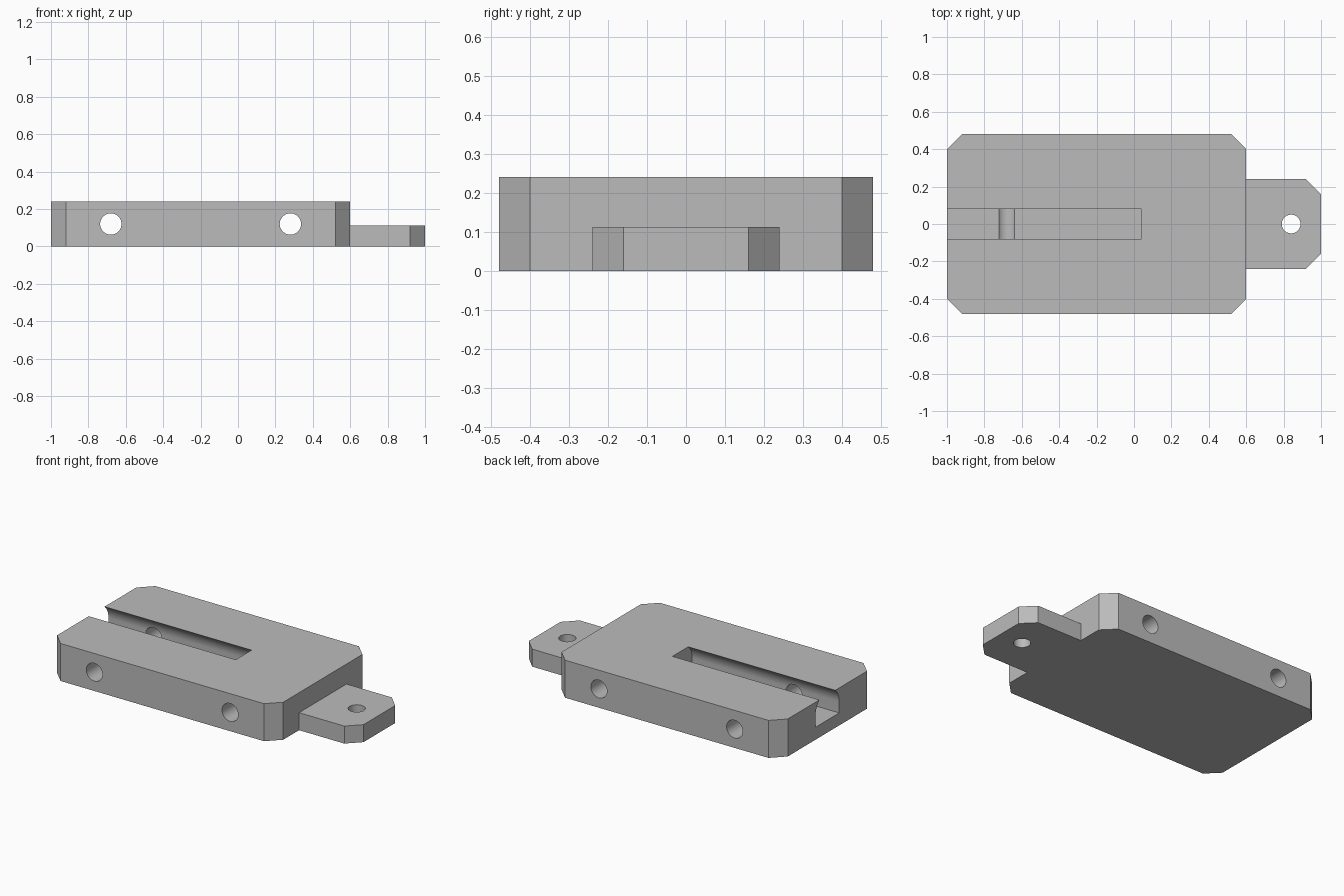
import bpy, bmesh
from math import radians, sin, cos, sqrt, asin, pi
from mathutils import Matrix, Vector

cube = bpy.data.objects.get("Cube")
if cube:
    bpy.data.objects.remove(cube, do_unlink=True)

grey = bpy.data.materials.new("plain grey")
grey.use_nodes = True
colour = (0.5, 0.5, 0.5, 1)
grey.diffuse_color = colour
grey.node_tree.nodes["Principled BSDF"].inputs["Base Color"].default_value = colour


def prism(name, outline, sweep, place):
    """Extrude a flat outline along a vector; place maps (a, b) to 3D."""
    bm = bmesh.new()
    face = bm.faces.new([bm.verts.new(place(a, b)) for a, b in outline])
    ext = bmesh.ops.extrude_face_region(bm, geom=[face])
    verts = [g for g in ext["geom"] if isinstance(g, bmesh.types.BMVert)]
    bmesh.ops.translate(bm, verts=verts, vec=Vector(sweep))
    bmesh.ops.recalc_face_normals(bm, faces=bm.faces)
    mesh = bpy.data.meshes.new(name)
    bm.to_mesh(mesh)
    bm.free()
    mesh.materials.append(grey)
    obj = bpy.data.objects.new(name, mesh)
    bpy.context.collection.objects.link(obj)
    return obj


def circle(a, b, r, n=48):
    return [(a + r * cos(2 * pi * i / n), b + r * sin(2 * pi * i / n)) for i in range(n)]


def combine(target, other, operation):
    mod = target.modifiers.new(other.name, 'BOOLEAN')
    mod.operation = operation
    mod.solver = 'EXACT'
    mod.object = other
    other.hide_render = True
    bpy.context.view_layer.objects.active = target
    bpy.ops.object.modifier_apply(modifier=mod.name)
    bpy.data.objects.remove(other, do_unlink=True)


def flat(a, b):
    return (a, b, 0)


# Main block with four chamfered corners
c = 0.08
x0, x1, w, h = -1.0, 0.6, 0.48, 0.24
block = prism("slotted_block", [
    (x0, -w + c), (x0 + c, -w), (x1 - c, -w), (x1, -w + c),
    (x1, w - c), (x1 - c, w), (x0 + c, w), (x0, w - c)], (0, 0, h), flat)

# Thin tab with two chamfered corners
t = 0.24
tab = prism("mounting_tab", [
    (x1 - 0.1, -t), (1 - c, -t), (1, -t + c), (1, t - c), (1 - c, t), (x1 - 0.1, t)],
    (0, 0, 0.112), flat)
combine(block, tab, 'UNION')

# Undercut slot: narrow mouth, arched shoulders, straight walls, flat floor
r, mouth, floor = 0.12, 0.08, 0.08
centre = h - sqrt(r * r - mouth * mouth)
top = pi / 2 - asin(mouth / r)
right = [(r, floor)] + [(r * cos(top * i / 12), centre + r * sin(top * i / 12)) for i in range(13)]
right.append((mouth, h + 0.1))
slot = right + [(-y, z) for y, z in reversed(right)]
combine(block, prism("slot_cutter", slot, (1.14, 0, 0), lambda a, b: (-1.1, a, b)), 'DIFFERENCE')

# Cross holes through the sides
for x in (-0.68, 0.28):
    hole = prism("cross_hole_cutter", circle(x, 0.12, 0.057), (0, 1.2, 0),
                 lambda a, b: (a, -0.6, b))
    combine(block, hole, 'DIFFERENCE')

# Hole in the tab
hole = prism("tab_hole_cutter", circle(0.84, 0, 0.05), (0, 0, 0.4), lambda a, b: (a, b, -0.1))
combine(block, hole, 'DIFFERENCE')

# Smooth the round surfaces, keep edges sharp
bpy.ops.object.select_all(action='DESELECT')
block.select_set(True)
bpy.context.view_layer.objects.active = block
bpy.ops.object.shade_smooth_by_angle(angle=radians(25))
